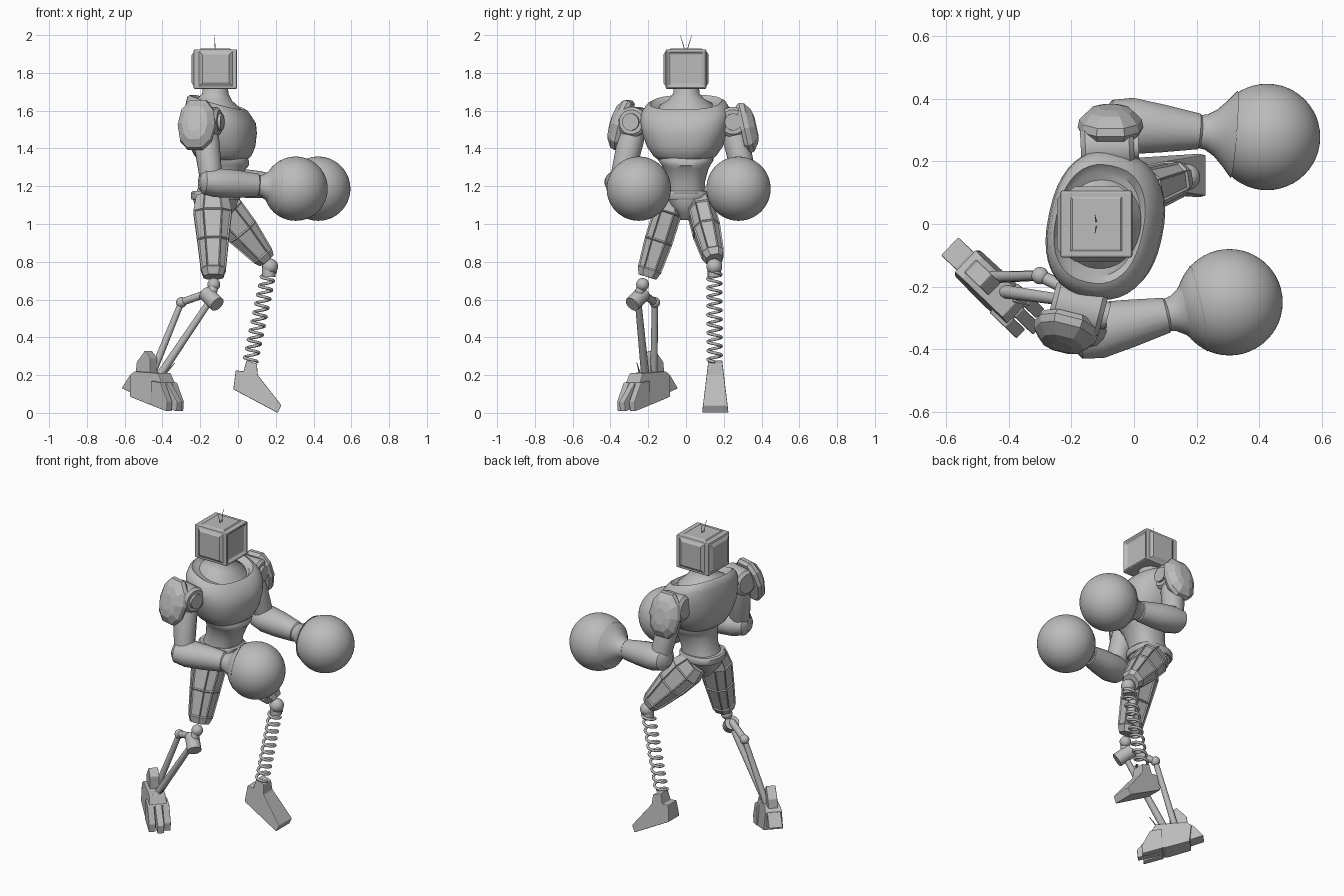
import bpy, bmesh, math
from mathutils import Vector, Matrix

cube = bpy.data.objects.get("Cube")
if cube:
    bpy.data.objects.remove(cube, do_unlink=True)

grey = bpy.data.materials.new("plain grey")
grey.use_nodes = True
COLOUR = (0.5, 0.5, 0.5, 1)
grey.diffuse_color = COLOUR
grey.node_tree.nodes["Principled BSDF"].inputs["Base Color"].default_value = COLOUR


def finish(name, bm, smooth=None, bevel=0):
    bmesh.ops.recalc_face_normals(bm, faces=bm.faces)
    mesh = bpy.data.meshes.new(name)
    bm.to_mesh(mesh)
    bm.free()
    mesh.materials.append(grey)
    ob = bpy.data.objects.new(name, mesh)
    bpy.context.collection.objects.link(ob)
    if bevel:
        mod = ob.modifiers.new("bevel", "BEVEL")
        mod.width, mod.segments = bevel, 2
    if smooth:
        bpy.ops.object.select_all(action="DESELECT")
        ob.select_set(True)
        bpy.context.view_layer.objects.active = ob
        bpy.ops.object.shade_smooth_by_angle(angle=math.radians(smooth))
    return ob


def skin(name, rings, smooth=None, panels=False, bevel=0):
    """Join equal rings of points into a capped solid."""
    bm = bmesh.new()
    loops = [[bm.verts.new(p) for p in ring] for ring in rings]
    sides = []
    for a, b in zip(loops, loops[1:]):
        for i in range(len(a)):
            j = (i + 1) % len(a)
            sides.append(bm.faces.new((a[i], a[j], b[j], b[i])))
    bm.faces.new(loops[0])
    bm.faces.new(loops[-1])
    if panels:
        bmesh.ops.recalc_face_normals(bm, faces=bm.faces)
        big = [f for f in sides if f.calc_area() > 0.006]
        bmesh.ops.inset_individual(bm, faces=big, thickness=0.009, depth=-0.006)
    return finish(name, bm, smooth, bevel)


def oval(n, power=2.0, turn=0.0):
    out = []
    for i in range(n):
        a = math.tau * (i + turn) / n
        c, s = math.cos(a), math.sin(a)
        out.append((math.copysign(abs(c) ** (2 / power), c),
                    math.copysign(abs(s) ** (2 / power), s)))
    return out


def limb(name, stations, side=(0, 1, 0), n=16, smooth=35, power=2.0, panels=False):
    """Loft ovals along a path; each station is (centre, side radius, other radius)."""
    d = (Vector(stations[-1][0]) - Vector(stations[0][0])).normalized()
    u = Vector(side)
    u = (u - d * u.dot(d)).normalized()
    v = d.cross(u)
    shape = oval(n, power, 0.5)
    rings = [[Vector(c) + u * (ru * a) + v * (rv * b) for a, b in shape]
             for c, ru, rv in stations]
    return skin(name, rings, smooth, panels)


def rod(name, a, b, r, r2=None, n=12):
    return limb(name, [(a, r, r), (b, r2 or r, r2 or r)], (0.3, 1, 0.2), n)


def body(name, levels, n=40, power=2.4, turn=0.0, smooth=40):
    """Loft level ovals; each is (z, back, front, half width, forward slope)."""
    spin = Matrix.Rotation(turn, 3, "Z")
    mid = Vector((-0.11, 0, 0))
    rings = []
    for z, back, front, half, slope in levels:
        cx, rx = (back + front) / 2, (front - back) / 2
        rings.append([mid + spin @ (Vector((cx + rx * a, half * b, z + slope * rx * a)) - mid)
                      for a, b in oval(n, power)])
    return skin(name, rings, smooth)


def ball(name, centre, r, seg=20):
    bm = bmesh.new()
    bmesh.ops.create_uvsphere(bm, u_segments=seg, v_segments=seg * 2 // 3, radius=r,
                              matrix=Matrix.Translation(centre))
    return finish(name, bm, 60)


def prism(name, profile, origin, along, width, bevel=0.004):
    """Extrude a side profile (s, z) sideways; width(s, z) is the half width."""
    d = Vector(along).normalized()
    across = Vector((-d.y, d.x, 0))
    rings = [[Vector(origin) + d * s + Vector((0, 0, z)) + across * (k * width(s, z))
              for s, z in profile] for k in (-1, 1)]
    return skin(name, rings, None, False, bevel)


def plate(name, centre, normal, w, h, depth, shrink=0.8):
    """Chamfered panel standing on a surface."""
    c, nrm = Vector(centre), Vector(normal).normalized()
    u = Vector((0, 0, 1)).cross(nrm).normalized()
    v = nrm.cross(u)
    corners = ((-1, -1), (1, -1), (1, 1), (-1, 1))
    return skin(name, [[c + nrm * (depth * t) + u * (w * k * a) + v * (h * k * b)
                        for a, b in corners] for t, k in ((0, 1), (1, shrink))])


# Head: a boxy monitor with a recessed screen and side panels
bm = bmesh.new()
bmesh.ops.create_cube(bm, size=1, matrix=Matrix.Translation((-0.12, 0, 1.82))
                      @ Matrix.Diagonal((0.23, 0.215, 0.21, 1)))
front = [f for f in bm.faces if f.normal.x > 0.9]
bmesh.ops.inset_region(bm, faces=front, thickness=0.022)
bmesh.ops.inset_region(bm, faces=front, thickness=0.008, depth=-0.014)
finish("head", bm, None, 0.008)
for k, label in ((1, "left"), (-1, "right")):
    plate(label + "_head_panel", (-0.118, 0.106 * k, 1.822), (0, k, 0), 0.09, 0.095, 0.014, 0.78)
    rod(label + "_antenna", (-0.12, 0.006 * k, 1.92), (-0.125, 0.03 * k, 2.0), 0.0025, 0.001, 6)
plate("head_back_panel", (-0.234, 0, 1.82), (-1, 0, 0), 0.095, 0.09, 0.012)
plate("head_top_panel", (-0.12, 0, 1.923), (0, 0.001, 1), 0.085, 0.09, 0.006, 0.9)

# Trunk
TWIST = math.radians(-12)
body("neck", [(1.56, -0.25, 0.04, 0.17, -0.2), (1.63, -0.24, 0.02, 0.14, -0.2),
              (1.66, -0.21, -0.03, 0.095, -0.1), (1.69, -0.19, -0.05, 0.07, 0),
              (1.73, -0.185, -0.055, 0.066, 0)], power=2, turn=TWIST)
body("chest", [(1.34, -0.2, 0.045, 0.14, 0), (1.36, -0.225, 0.068, 0.165, 0),
               (1.41, -0.25, 0.087, 0.2, 0), (1.48, -0.27, 0.094, 0.226, 0),
               (1.55, -0.275, 0.088, 0.238, -0.1), (1.6, -0.27, 0.065, 0.235, -0.2),
               (1.635, -0.262, 0.045, 0.21, -0.25), (1.645, -0.25, 0.03, 0.19, -0.28),
               (1.625, -0.235, 0.015, 0.165, -0.28)], turn=TWIST)
body("abdomen", [(1.17, -0.22, 0.0, 0.105, 0), (1.22, -0.2, 0.012, 0.1, 0),
                 (1.29, -0.19, 0.04, 0.118, 0), (1.31, -0.19, 0.058, 0.128, 0),
                 (1.335, -0.195, 0.058, 0.145, 0), (1.37, -0.2, 0.04, 0.145, 0)])
body("belt", [(1.13, -0.245, 0.008, 0.116, 0), (1.14, -0.25, 0.014, 0.12, 0),
              (1.165, -0.25, 0.014, 0.12, 0), (1.175, -0.24, 0.005, 0.114, 0)])
body("pelvis", [(1.02, -0.165, -0.07, 0.03, 0), (1.06, -0.2, -0.03, 0.055, 0),
                (1.1, -0.23, -0.005, 0.09, 0), (1.14, -0.24, 0.002, 0.112, 0)])

# Shoulders, arms and round gloves
ARMS = {
    "left": dict(shoulder=(-0.085, 0.245, 1.54), axle=(1, 0.05, 0), elbow=(-0.035, 0.315, 1.22),
                 wrist=(0.215, 0.295, 1.2), glove=(0.425, 0.278, 1.187),
                 guard=(-0.075, 0.29, 1.5), out=(0.0, 1, 0.22)),
    "right": dict(shoulder=(-0.18, -0.27, 1.54), axle=(1, -0.25, 0), elbow=(-0.14, -0.345, 1.22),
                  wrist=(0.11, -0.29, 1.205), glove=(0.305, -0.25, 1.187),
                  guard=(-0.212, -0.315, 1.515), out=(-0.25, -1, 0.3)),
}
for label, arm in ARMS.items():
    p, axle = Vector(arm["shoulder"]), Vector(arm["axle"]).normalized()
    e, w, g = (Vector(arm[k]) for k in ("elbow", "wrist", "glove"))
    limb(label + "_shoulder", [(p + axle * t, r, r) for t, r in
         ((-0.085, 0.06), (-0.07, 0.08), (0.07, 0.08), (0.085, 0.065))], n=24)
    rod(label + "_shoulder_hub", p + axle * 0.07, p + axle * 0.1, 0.045, n=24)
    limb(label + "_upper_arm", [(p.lerp(e, t), r, r) for t, r in
         ((0.05, 0.06), (0.3, 0.07), (0.6, 0.066), (0.85, 0.062), (1.05, 0.055))], (1, 0, 0), 14)
    ball(label + "_elbow", e, 0.068)
    limb(label + "_forearm", [(e.lerp(w, t), r, s) for t, r, s in
         ((-0.25, 0.045, 0.04), (-0.16, 0.08, 0.066), (0.1, 0.092, 0.078),
          (0.5, 0.078, 0.075), (0.97, 0.058, 0.062), (1, 0.05, 0.055))])
    limb(label + "_glove_cuff", [(w.lerp(g, t), r, r) for t, r in
         ((-0.05, 0.052), (0.08, 0.057), (0.22, 0.075), (0.36, 0.105), (0.5, 0.14))], n=32)
    ball(label + "_glove", g, 0.17, 48)
    # Shield-shaped shoulder guard with a chamfered rim
    c, out = Vector(arm["guard"]), Vector(arm["out"]).normalized()
    side = Vector((0, 0, 1)).cross(out).normalized()
    up = out.cross(side)
    half = [(0.045, 0.14), (0.09, 0.085), (0.105, 0), (0.085, -0.09), (0.04, -0.135)]
    shape = half + [(-a, b) for a, b in reversed(half)]
    skin(label + "_shoulder_guard",
         [[c + out * d + side * (a * k) + up * (b * k) for a, b in shape]
          for d, k in ((0, 0.9), (0.02, 1), (0.045, 0.95), (0.075, 0.66), (0.085, 0.35))])

# Left leg: plated thigh, coil shin and wedge foot
hip, knee = Vector((-0.085, 0.075, 1.09)), Vector((0.15, 0.15, 0.81))
limb("left_thigh", [(hip.lerp(knee, t), a, b) for t, a, b in
     ((-0.12, 0.06, 0.08), (0.1, 0.075, 0.105), (0.45, 0.077, 0.095),
      (0.9, 0.062, 0.066), (1, 0.045, 0.05))], n=8, smooth=None, power=2.6, panels=True)
ball("left_knee", (0.17, 0.15, 0.775), 0.042)
top, foot = Vector((0.163, 0.15, 0.745)), Vector((0.065, 0.152, 0.27))
rod("spring_seat", top + Vector((0, 0, 0.03)), top - Vector((0, 0, 0.025)), 0.035)
curve = bpy.data.curves.new("shin_spring", "CURVE")
curve.dimensions = "3D"
curve.bevel_depth, curve.bevel_resolution = 0.008, 2
line = curve.splines.new("POLY")
TURNS, STEPS = 10, 20
line.points.add(TURNS * STEPS)
for i, pt in enumerate(line.points):
    a = math.tau * i / STEPS
    pos = top.lerp(foot, i / (TURNS * STEPS)) + Vector((math.cos(a), math.sin(a), 0)) * 0.036
    pt.co = (*pos, 1)
curve.materials.append(grey)
bpy.context.collection.objects.link(bpy.data.objects.new("shin_spring", curve))
prism("left_foot", [(0.045, 0.28), (0.1, 0.26), (0.105, 0.2), (0.23, 0.04), (0.21, 0),
                    (-0.025, 0.125), (-0.012, 0.225), (0.03, 0.22)],
      (0, 0.155, 0), (1, 0, 0), lambda s, z: 0.07 - 0.12 * z)

# Right leg: plated thigh, twin-rod shin and clawed foot
hip, knee = Vector((-0.135, -0.085, 1.1)), Vector((-0.13, -0.205, 0.72))
limb("right_thigh", [(hip.lerp(knee, t), a, b) for t, a, b in
     ((-0.12, 0.07, 0.09), (0.1, 0.08, 0.108), (0.5, 0.08, 0.088),
      (0.9, 0.068, 0.07), (1, 0.052, 0.055))], n=8, smooth=None, power=2.6, panels=True)
ball("right_knee", (-0.128, -0.23, 0.68), 0.034)
joint, hock = Vector((-0.14, -0.255, 0.605)), Vector((-0.3, -0.165, 0.585))
rod("knee_link", (-0.128, -0.23, 0.69), joint, 0.025)
rod("shin_joint", joint + Vector((-0.03, 0.03, 0.03)), joint - Vector((-0.03, 0.03, 0.03)), 0.042, n=16)
rod("hock_link", joint + Vector((-0.02, 0.02, 0.03)), hock, 0.02)
ball("hock", hock, 0.028)
rod("front_shin_rod", joint, (-0.42, -0.215, 0.19), 0.017, 0.022)
rod("rear_shin_rod", hock, (-0.465, -0.17, 0.18), 0.016, 0.02)
heel, ahead = Vector((-0.59, -0.07, 0)), Vector((0.72, -0.69, 0))
prism("right_foot", [(0.07, 0.2), (0.1, 0.22), (0.28, 0.21), (0.31, 0.15), (0.29, 0.05),
                     (0.22, 0.045), (0.08, 0.085)], heel, ahead, lambda s, z: 0.065 - 0.08 * z)
prism("heel_spur", [(0, 0.13), (0.06, 0.2), (0.12, 0.2), (0.12, 0.09)],
      heel, ahead, lambda s, z: 0.04)
prism("ankle_fin", [(0.09, 0.2), (0.1, 0.27), (0.16, 0.33), (0.2, 0.29), (0.2, 0.2)],
      heel, ahead, lambda s, z: 0.028)
across = Vector((0.69, 0.72, 0))
for k, label in ((-1, "outer"), (0, "middle"), (1, "inner")):
    back = 0.03 * abs(k)
    prism(label + "_toe", [(0.24, 0.17), (0.31, 0.16), (0.39 - back, 0.06),
                           (0.385 - back, 0.008), (0.24, 0.04)],
          heel + across * (0.045 * k), ahead, lambda s, z: 0.02)
rod("toe_spike", (-0.4, -0.24, 0.19), (-0.335, -0.26, 0.265), 0.006, 0.002, 6)
